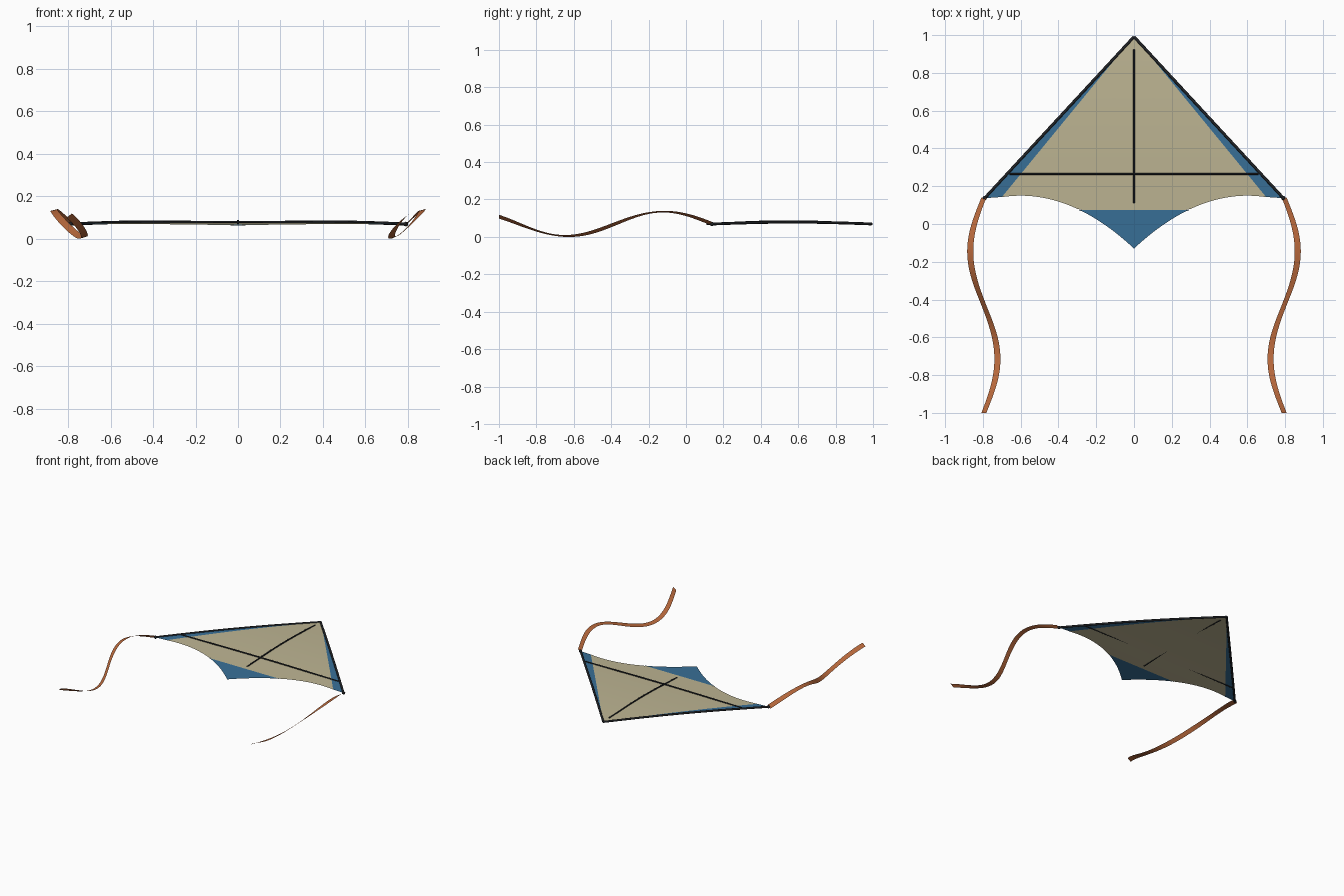
import bpy, bmesh
from math import sin, cos, pi
from mathutils import Vector

if "Cube" in bpy.data.objects:
    bpy.data.objects.remove(bpy.data.objects["Cube"])


def material(name, rgb):
    m = bpy.data.materials.new(name)
    m.diffuse_color = (*rgb, 1)
    m.use_nodes = True
    m.node_tree.nodes["Principled BSDF"].inputs["Base Color"].default_value = m.diffuse_color
    return m


TAN = material("tan_cloth", (0.51, 0.46, 0.29))
BLUE = material("blue_cloth", (0.04, 0.16, 0.31))
DARK = material("dark_rod", (0.015, 0.017, 0.02))
ORANGE = material("orange_ribbon", (0.48, 0.14, 0.045))

TIP_X, TIP_Y, PANEL_X, SEAM_Y = 0.79, 0.135, 0.70, 0.075


def sail_z(y):
    # gentle billow from nose to wing tips, drooping at the tail
    k = (1 - y) / 0.86
    return 0.069 + (0.009 * sin(pi * k) if k < 1 else -0.02 * (k - 1))


def trailing(x):
    return 0.15 - 0.28 * (abs(abs(x) - 0.6) / 0.6) ** 2


def grid(name, fn, nu, nv, mat):
    bm = bmesh.new()
    rows = [[bm.verts.new(fn(i / nu, j / nv)) for i in range(nu + 1)]
            for j in range(nv + 1)]
    for a, b in zip(rows, rows[1:]):
        for i in range(nu):
            bm.faces.new((a[i], b[i], b[i + 1], a[i + 1]))
    bmesh.ops.remove_doubles(bm, verts=bm.verts, dist=1e-5)
    for f in bm.faces:
        f.smooth = True
    bm.normal_update()
    if sum(f.normal.z for f in bm.faces) < 0:
        bmesh.ops.reverse_faces(bm, faces=bm.faces)
    me = bpy.data.meshes.new(name)
    bm.to_mesh(me)
    bm.free()
    me.materials.append(mat)
    ob = bpy.data.objects.new(name, me)
    bpy.context.collection.objects.link(ob)
    return ob


def fan(x0, x1, floor):
    # panel radiating from the nose to the trailing edge
    def fn(u, v):
        x = x0 + (x1 - x0) * u
        y = max(floor, trailing(x))
        if abs(x) > PANEL_X:
            t = (abs(x) - PANEL_X) / (TIP_X - PANEL_X)
            y += t * (TIP_Y - trailing(TIP_X))
        py = 1 - 0.005 + (y - 0.995) * v
        return (x * v, py, sail_z(py))
    return fn


def tail_panel(u, v):
    x = -0.3 + 0.6 * u
    y = SEAM_Y + (min(SEAM_Y, trailing(x)) - SEAM_Y) * v
    return (x, y, sail_z(y))


def rod(name, p, q, radius, lift):
    # slim rod following the sail, lifted in the middle
    n = 16
    cu = bpy.data.curves.new(name, 'CURVE')
    cu.dimensions = '3D'
    cu.bevel_depth = radius
    cu.bevel_resolution = 2
    cu.use_fill_caps = True
    sp = cu.splines.new('POLY')
    sp.points.add(n)
    for i, pt in enumerate(sp.points):
        t = i / n
        c = Vector(p).lerp(Vector(q), t)
        pt.co = (c.x, c.y, sail_z(c.y) + lift * sin(pi * t), 1)
    cu.materials.append(DARK)
    ob = bpy.data.objects.new(name, cu)
    bpy.context.collection.objects.link(ob)


def ribbon(side):
    # wavy, slightly twisted streamer from a wing tip
    def fn(u, t):
        a = 0.45 + 0.2 * cos(4 * pi * t)
        w = (u - 0.5) * 0.033
        return (side * (0.795 + 0.072 * sin(2 * pi * t)) + w * cos(a),
                0.14 - 1.14 * t,
                0.07 + 0.065 * sin(2.2 * pi * t) + w * sin(a))
    return fn


# sail panels
grid("sail_centre", fan(-PANEL_X, PANEL_X, SEAM_Y), 56, 20, TAN)
grid("sail_tail", tail_panel, 24, 6, BLUE)

# mirrored wing parts
for s, label in ((-1, "left"), (1, "right")):
    grid(f"sail_edge_{label}", fan(s * PANEL_X, s * TIP_X, SEAM_Y), 6, 20, BLUE)
    rod(f"leading_edge_{label}", (0, 0.992), (s * TIP_X, TIP_Y + 0.003), 0.0075, 0.001)
    grid(f"tail_ribbon_{label}", ribbon(s), 2, 64, ORANGE)
    bpy.ops.mesh.primitive_uv_sphere_add(segments=12, ring_count=8, radius=0.011,
                                         location=(s * TIP_X, TIP_Y + 0.003, sail_z(TIP_Y)))
    cap = bpy.context.object
    cap.name = f"tip_cap_{label}"
    cap.data.materials.append(DARK)
    bpy.ops.object.shade_smooth()

# inner frame
rod("spine", (0, 0.925), (0, 0.11), 0.005, 0.006)
rod("cross_spar", (-0.66, 0.265), (0.66, 0.265), 0.005, 0.006)
